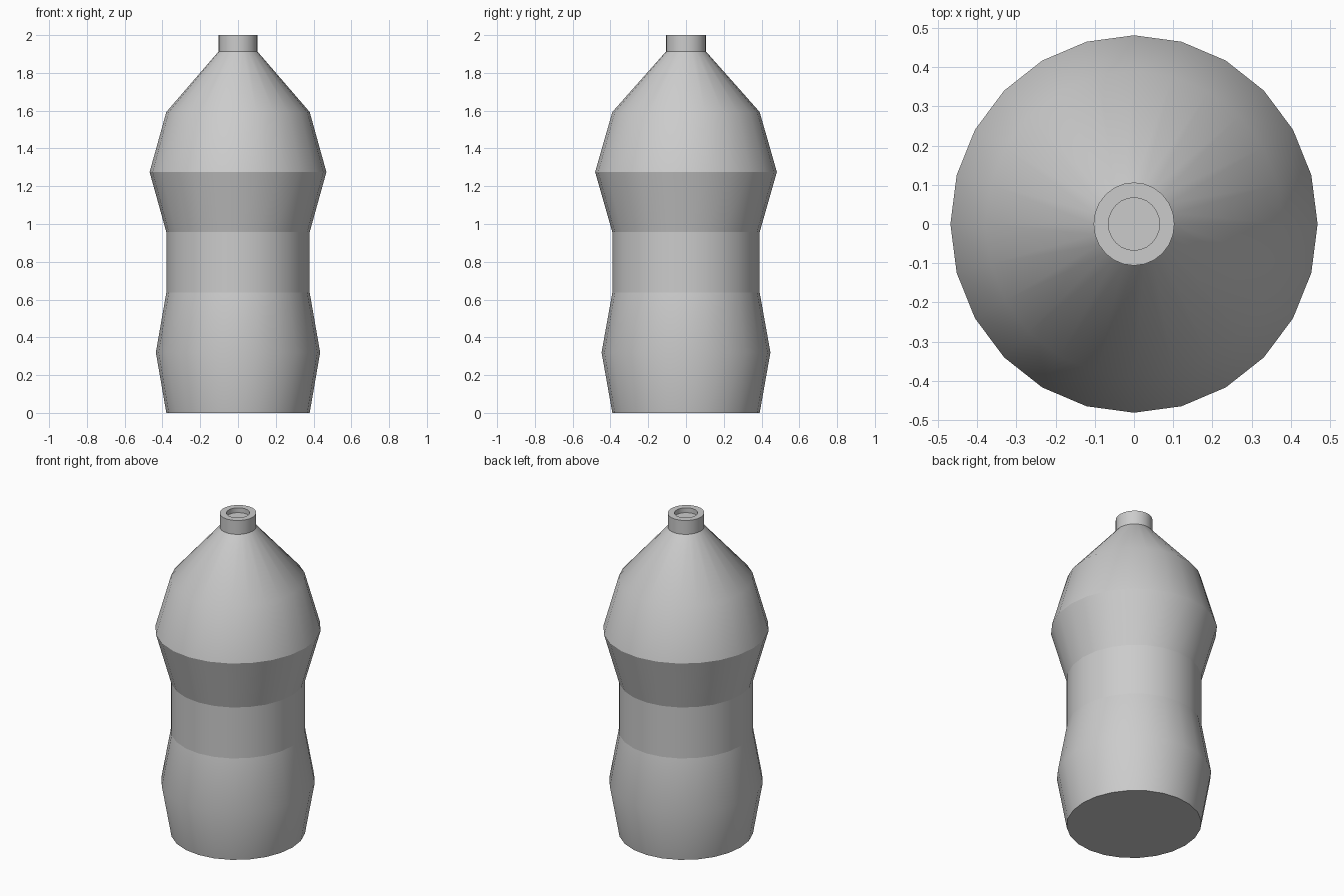
import bpy, bmesh, math

if "Cube" in bpy.data.objects:
    bpy.data.objects.remove(bpy.data.objects["Cube"])

SIDES = 24
RATIO = 0.973          # the bottle is slightly narrower in x than in y

# Half profile (y radius, height, sharp ring)
PROFILE = [
    (0.39, 0.0, True), (0.447, 0.32, False), (0.39, 0.637, True),
    (0.39, 0.957, True), (0.481, 1.275, True), (0.39, 1.593, False),
    (0.106, 1.913, True),
    # neck, rim and shallow mouth recess
    (0.106, 2.0, True), (0.067, 2.0, True), (0.067, 1.97, True),
]


def revolve(name, profile):
    bm = bmesh.new()
    rings = []
    for r, z, _ in profile:
        ring = []
        for i in range(SIDES):
            a = 2 * math.pi * i / SIDES
            ring.append(bm.verts.new((r * RATIO * math.cos(a), r * math.sin(a), z)))
        rings.append(ring)
    # walls
    for lo, hi in zip(rings, rings[1:]):
        for i in range(SIDES):
            j = (i + 1) % SIDES
            bm.faces.new((lo[i], lo[j], hi[j], hi[i])).smooth = True
    # base and mouth floor
    bm.faces.new(rings[0][::-1])
    bm.faces.new(rings[-1])
    # crisp rings
    for ring, (_, _, sharp) in zip(rings, profile):
        if sharp:
            for i in range(SIDES):
                bm.edges.get((ring[i], ring[(i + 1) % SIDES])).smooth = False
    mesh = bpy.data.meshes.new(name)
    bm.to_mesh(mesh)
    bm.free()
    obj = bpy.data.objects.new(name, mesh)
    bpy.context.collection.objects.link(obj)
    return obj


revolve("bottle", PROFILE)
